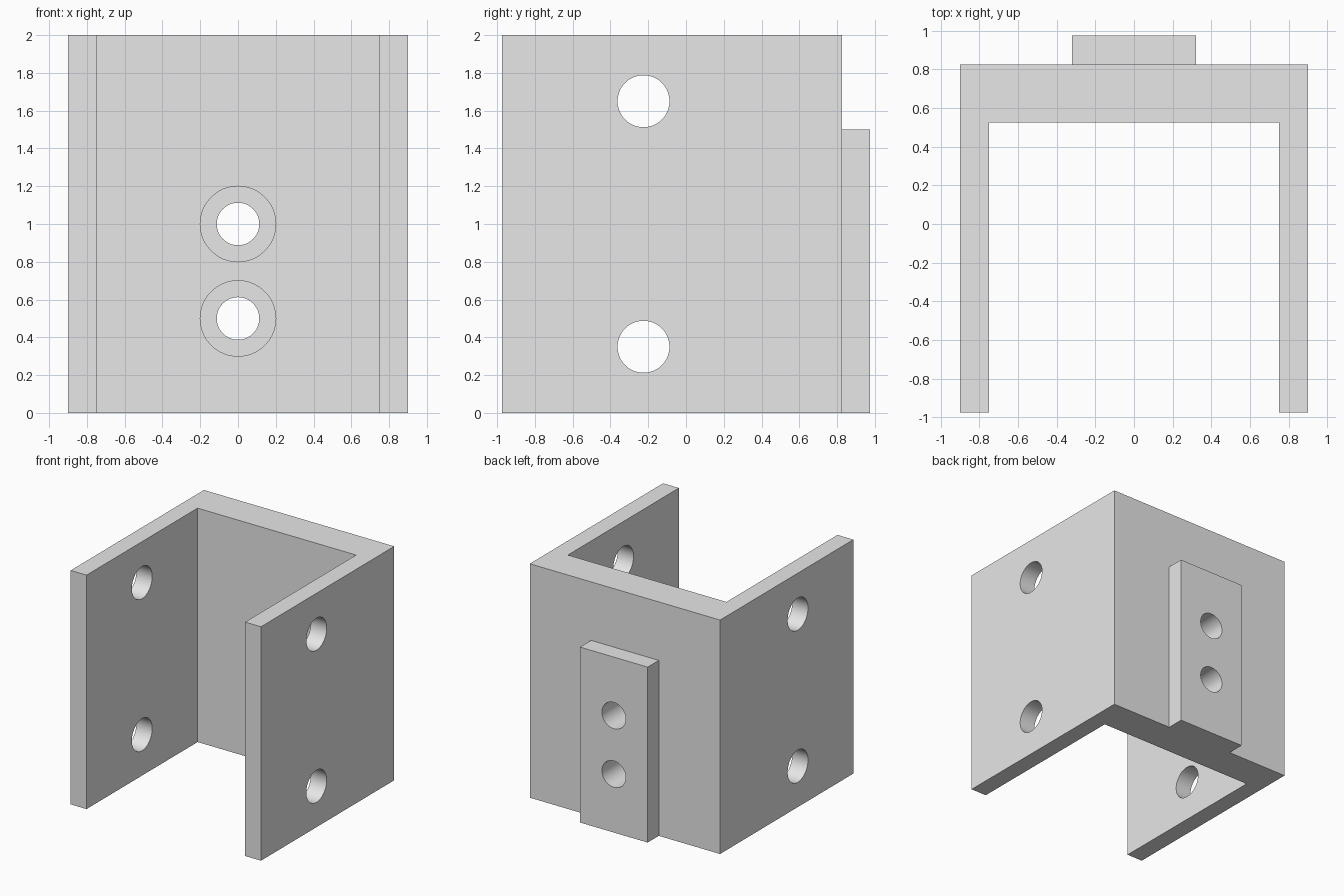
import bpy
import bmesh
import math
from mathutils import Matrix, Vector

cube = bpy.data.objects.get("Cube")
if cube:
    bpy.data.objects.remove(cube, do_unlink=True)

# One plain grey for the whole bracket
GREY = (0.8, 0.8, 0.8, 1)
grey = bpy.data.materials.new("plain_grey")
grey.use_nodes = True
grey.diffuse_color = GREY
grey.node_tree.nodes["Principled BSDF"].inputs["Base Color"].default_value = GREY

HEIGHT = 2.0
HALF_WIDTH = 0.9
WALL = 0.15
FRONT, BACK = -0.975, 0.825
WEB_FRONT = 0.525
PAD_BACK = BACK + WALL
PAD_HALF, PAD_HEIGHT = 0.32, 1.5


def add_object(name, bm):
    bmesh.ops.recalc_face_normals(bm, faces=bm.faces)
    mesh = bpy.data.meshes.new(name)
    bm.to_mesh(mesh)
    bm.free()
    mesh.materials.append(grey)
    obj = bpy.data.objects.new(name, mesh)
    bpy.context.collection.objects.link(obj)
    return obj


def extrude_profile(name, points, height):
    bm = bmesh.new()
    face = bm.faces.new([bm.verts.new((x, y, 0)) for x, y in points])
    result = bmesh.ops.extrude_face_region(bm, geom=[face])
    top = [v for v in result["geom"] if isinstance(v, bmesh.types.BMVert)]
    bmesh.ops.translate(bm, verts=top, vec=(0, 0, height))
    return add_object(name, bm)


def cylinder(name, start, end, radius):
    start, end = Vector(start), Vector(end)
    axis = end - start
    turn = axis.to_track_quat("Z", "Y").to_matrix().to_4x4()
    bm = bmesh.new()
    bmesh.ops.create_cone(bm, cap_ends=True, segments=64, radius1=radius,
                          radius2=radius, depth=axis.length,
                          matrix=Matrix.Translation((start + end) / 2) @ turn)
    obj = add_object(name, bm)
    obj.hide_render = True
    return obj


def combine(target, other, operation):
    mod = target.modifiers.new(operation.lower(), "BOOLEAN")
    mod.operation = operation
    mod.solver = "EXACT"
    mod.object = other
    bpy.context.view_layer.objects.active = target
    bpy.ops.object.modifier_apply(modifier=mod.name)
    bpy.data.objects.remove(other, do_unlink=True)


# U-shaped body: thick back web with two side walls
inner = HALF_WIDTH - WALL
half = [(HALF_WIDTH, BACK), (HALF_WIDTH, FRONT), (inner, FRONT), (inner, WEB_FRONT)]
outline = half + [(-x, y) for x, y in reversed(half)]
bracket = extrude_profile("channel_bracket", outline, HEIGHT)

# Raised mounting pad on the back
pad = extrude_profile("mounting_pad", [(-PAD_HALF, BACK - 0.1), (PAD_HALF, BACK - 0.1),
                                       (PAD_HALF, PAD_BACK), (-PAD_HALF, PAD_BACK)],
                      PAD_HEIGHT)
combine(bracket, pad, "UNION")

# Cross holes through both side walls
for z in (0.35, 1.65):
    combine(bracket, cylinder("cross_hole", (-1.2, -0.225, z), (1.2, -0.225, z), 0.1375),
            "DIFFERENCE")

# Screw holes through the web and pad, counterbored from inside the channel
for z in (0.5, 1.0):
    combine(bracket, cylinder("screw_hole", (0, 0.3, z), (0, 1.2, z), 0.1125), "DIFFERENCE")
    combine(bracket, cylinder("counterbore", (0, 0.3, z), (0, WEB_FRONT + 0.2, z), 0.2),
            "DIFFERENCE")

# Single colour, smooth hole walls with crisp edges
bracket.data.materials.clear()
bracket.data.materials.append(grey)
for poly in bracket.data.polygons:
    poly.material_index = 0
bpy.ops.object.select_all(action="DESELECT")
bracket.select_set(True)
bpy.context.view_layer.objects.active = bracket
bpy.ops.object.shade_smooth_by_angle(angle=math.radians(30))
